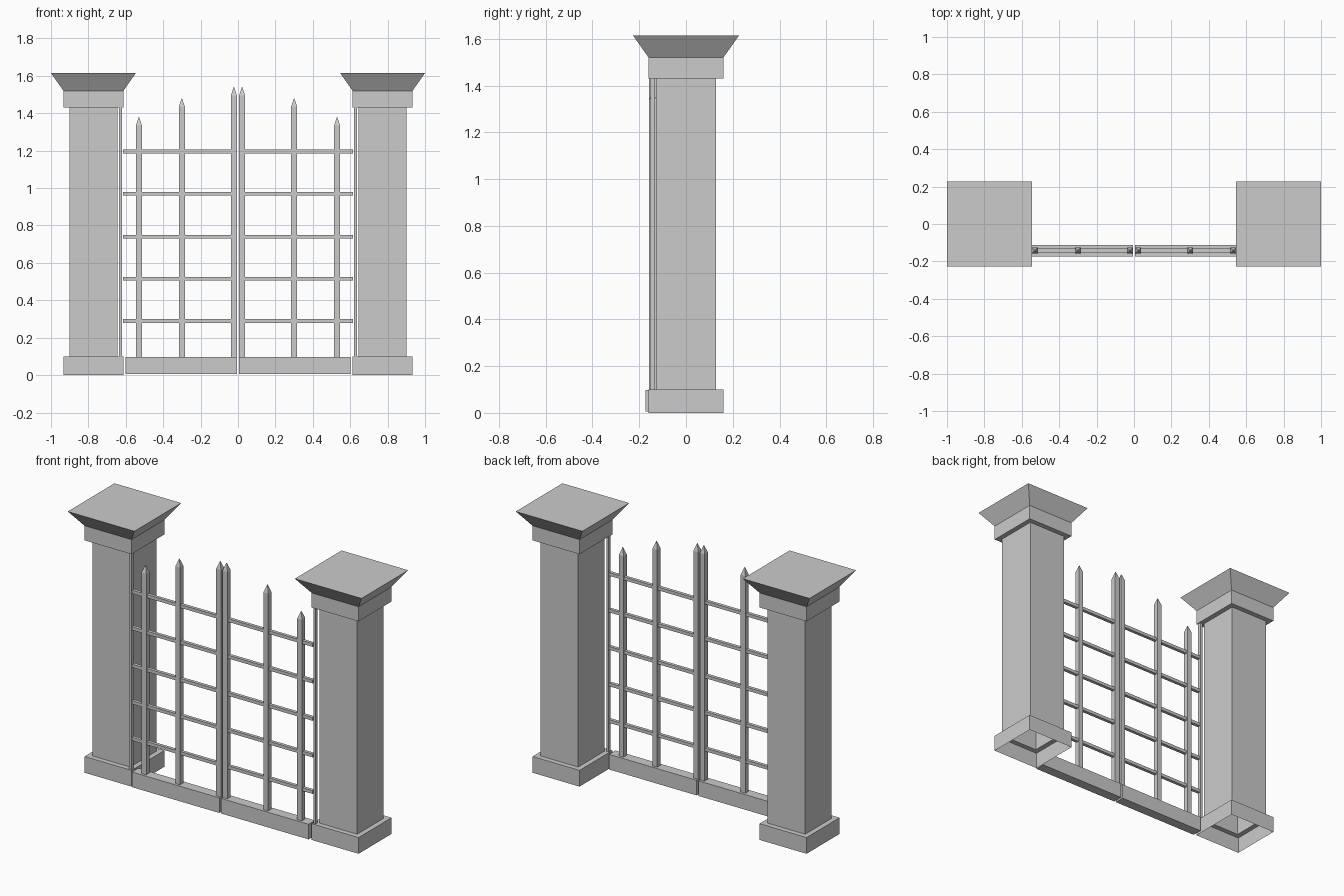
import bpy
import bmesh

cube = bpy.data.objects.get("Cube")
if cube:
    bpy.data.objects.remove(cube, do_unlink=True)

# One stone-grey colour for everything
grey = bpy.data.materials.new("stone_grey")
grey.use_nodes = True
grey.diffuse_color = (0.6, 0.6, 0.6, 1)
grey.node_tree.nodes["Principled BSDF"].inputs["Base Color"].default_value = (0.6, 0.6, 0.6, 1)

GATE_Y = -0.142


def loft(name, x, y, rings, close_bottom=True):
    """Stack rectangular rings given as (half width, half depth, height)."""
    bm = bmesh.new()
    loops = []
    for hx, hy, z in rings:
        corners = [(-hx, -hy), (hx, -hy), (hx, hy), (-hx, hy)]
        loops.append([bm.verts.new((x + a, y + b, z)) for a, b in corners])
    for low, high in zip(loops, loops[1:]):
        for i in range(4):
            j = (i + 1) % 4
            bm.faces.new((low[i], low[j], high[j], high[i]))
    bm.faces.new(loops[-1])
    if close_bottom:
        bm.faces.new(loops[0][::-1])
    bmesh.ops.remove_doubles(bm, verts=bm.verts, dist=0.0001)
    mesh = bpy.data.meshes.new(name)
    bm.to_mesh(mesh)
    bm.free()
    mesh.materials.append(grey)
    obj = bpy.data.objects.new(name, mesh)
    bpy.context.collection.objects.link(obj)
    return obj


def box(name, x, y, hx, hy, z0, z1):
    return loft(name, x, y, [(hx, hy, z0), (hx, hy, z1)])


# Pillar outline: plinth, shaft, collar and flared cap, open underneath
pillar = [(0.16, 0), (0.16, 0.1), (0.129, 0.1), (0.129, 1.43),
          (0.16, 1.43), (0.16, 1.52), (0.227, 1.615)]

# Pickets: position and tip height
pickets = [(0.022, 1.54), (0.3, 1.48), (0.53, 1.38)]
rails = [0.29, 0.515, 0.74, 0.97, 1.195]

for side, s in (("left", 1), ("right", -1)):
    loft(f"{side}_pillar", s * 0.773, 0, [(h, h, z) for h, z in pillar], False)

    # Gate leaf
    box(f"{side}_bottom_board", s * 0.304, GATE_Y, 0.298, 0.031, 0.005, 0.098)
    for n, z in enumerate(rails, 1):
        box(f"{side}_rail_{n}", s * 0.313, GATE_Y, 0.302, 0.01, z - 0.01, z + 0.01)
    for n, (x, top) in enumerate(pickets, 1):
        loft(f"{side}_picket_{n}", s * x, GATE_Y,
             [(0.016, 0.016, 0.09), (0.016, 0.016, top - 0.045), (0.001, 0.001, top)])

    # Slim hinge post beside the pillar
    box(f"{side}_hinge_post", s * 0.627, GATE_Y, 0.008, 0.01, 0.1, 1.43)
